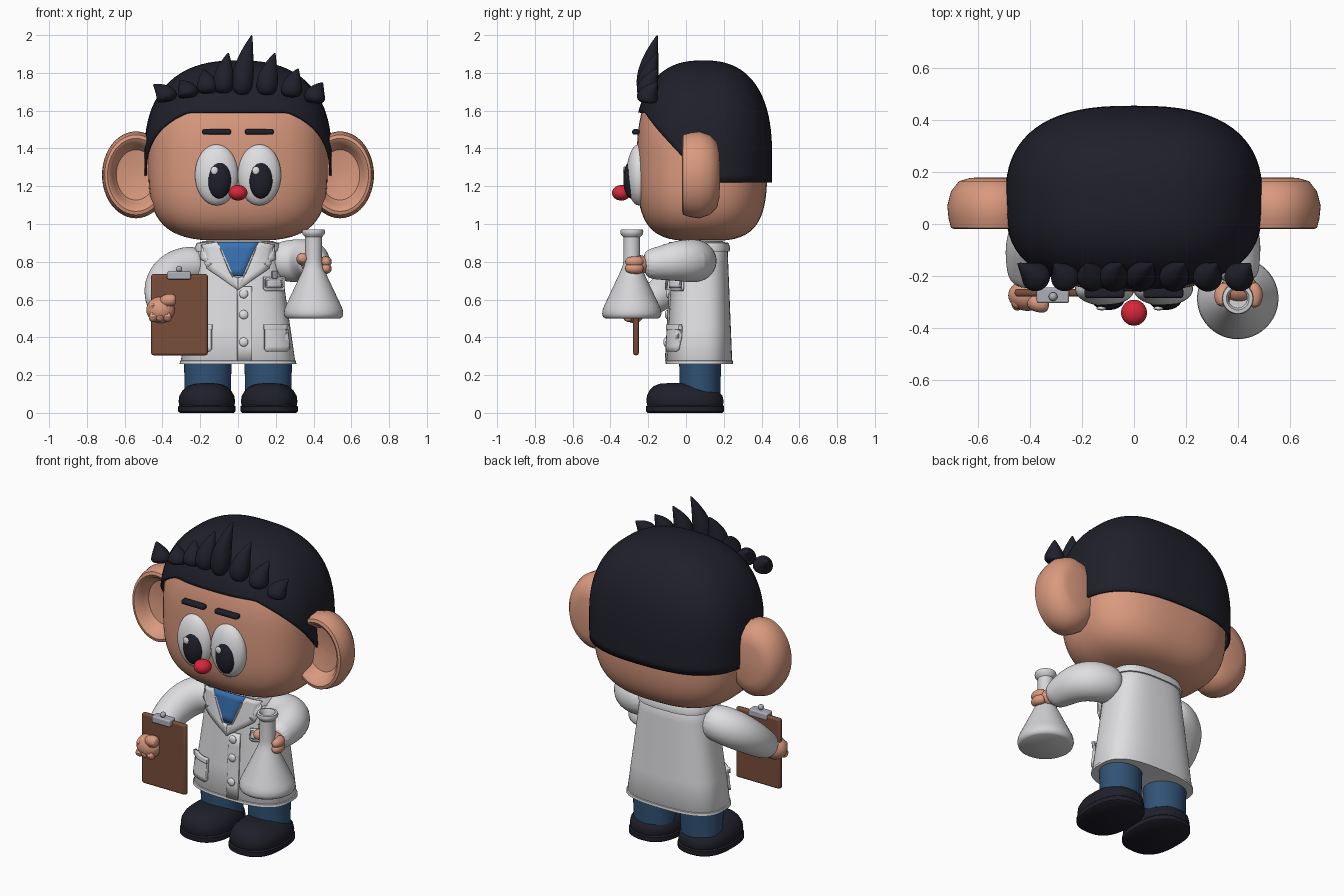
import bpy, bmesh
from math import sin, cos, pi, tau, copysign
from mathutils import Vector, Matrix

if "Cube" in bpy.data.objects:
    bpy.data.objects.remove(bpy.data.objects["Cube"])


def material(name, r, g, b):
    m = bpy.data.materials.new(name)
    m.use_nodes = True
    m.diffuse_color = (r, g, b, 1)
    m.node_tree.nodes["Principled BSDF"].inputs["Base Color"].default_value = (r, g, b, 1)
    return m


DARK = material("dark navy", .014, .014, .024)
SKIN = material("skin", .70, .32, .21)
WHITE = material("white", .74, .74, .76)
GLASS = material("pale glass", .66, .66, .68)
METAL = material("metal", .42, .42, .48)
BROWN = material("brown board", .19, .075, .042)
JEANS = material("denim", .03, .085, .18)
SHIRT = material("blue shirt", .04, .17, .45)
RED = material("red", .68, .02, .04)


def finish(name, bm, mat, subsurf=0, bevel=0, solid=0):
    bmesh.ops.recalc_face_normals(bm, faces=bm.faces)
    me = bpy.data.meshes.new(name)
    bm.to_mesh(me)
    bm.free()
    ob = bpy.data.objects.new(name, me)
    bpy.context.collection.objects.link(ob)
    me.materials.append(mat)
    bpy.ops.object.select_all(action='DESELECT')
    ob.select_set(True)
    bpy.context.view_layer.objects.active = ob
    bpy.ops.object.shade_smooth_by_angle(angle=.7)
    if solid:
        m = ob.modifiers.new("thickness", 'SOLIDIFY')
        m.thickness, m.offset = solid, 0
    if bevel:
        m = ob.modifiers.new("bevel", 'BEVEL')
        m.width, m.segments = bevel, 3
    if subsurf:
        m = ob.modifiers.new("subdivision", 'SUBSURF')
        m.levels = m.render_levels = subsurf
    return ob


def loft(name, rings, mat, caps=(True, True), **kw):
    bm = bmesh.new()
    rows = [[bm.verts.new(p) for p in r] for r in rings]
    n = len(rows[0])
    for a, b in zip(rows, rows[1:]):
        for i in range(n):
            j = (i + 1) % n
            bm.faces.new((a[i], a[j], b[j], b[i]))
    for cap, row in zip(caps, (rows[0], rows[-1])):
        if cap:
            bm.faces.new(row)
    return finish(name, bm, mat, **kw)


def oval(x, y, z, rx, ry, n=2, segs=48):
    pts = []
    for i in range(segs):
        c, s = cos(tau * i / segs), sin(tau * i / segs)
        pts.append(Vector((x + rx * copysign(abs(c) ** (2 / n), c),
                           y + ry * copysign(abs(s) ** (2 / n), s), z)))
    return pts


def ball(name, loc, size, mat, segs=32):
    bm = bmesh.new()
    bmesh.ops.create_uvsphere(bm, u_segments=segs, v_segments=segs // 2, radius=1,
                              matrix=Matrix.LocRotScale(Vector(loc), None, Vector(size)))
    return finish(name, bm, mat)


def box(name, lo, hi, mat, bevel=.006):
    lo, hi = Vector(lo), Vector(hi)
    bm = bmesh.new()
    bmesh.ops.create_cube(bm, size=1, matrix=Matrix.LocRotScale((lo + hi) / 2, None, hi - lo))
    return finish(name, bm, mat, bevel=bevel)


def tube(name, pts, radii, mat, segs=12):
    pts = [Vector(p) for p in pts]
    rings = []
    for i, (p, r) in enumerate(zip(pts, radii)):
        d = pts[min(i + 1, len(pts) - 1)] - pts[max(i - 1, 0)]
        q = d.to_track_quat('Z', 'Y')
        rings.append([p + q @ v for v in oval(0, 0, 0, r, r, 2, segs)])
    return loft(name, rings, mat, subsurf=2)


# Head: a soft box whose section shrinks towards the crown and the chin
def shrink(z, top):
    if z > 1.35:
        return max(1 - ((z - 1.35) / (top - 1.35)) ** 2.5, 0) ** .4
    return max(1 - ((1.35 - z) / .44) ** 3.5, 0) ** .286


rings = []
for i in range(1, 40):
    a = -pi / 2 + pi * i / 40
    z = 1.35 + (.44 if a < 0 else .49) * sin(a)
    s = shrink(z, 1.84)
    rings.append(oval(0, .085, z, .475 * s, .345 * s, 2.6, 72))
loft("head", rings, SKIN)


# Hair cap: follows the head down to a hairline that depends on depth
def hairline(y):
    if y < -.03:
        return min(1.59, 1.37 - (y + .03) * 1.07)
    return max(1.22, 1.37 - (y + .03) * 1.2)


rim = oval(0, .09, 0, .49, .36, 2.6, 72)
rings = []
for k in range(25):
    row = []
    for p in rim:
        h = hairline(p.y)
        z = h + (1.86 - h) * sin(min(k / 24, .985) * pi / 2)
        s = shrink(z, 1.86)
        row.append(Vector((p.x * s, .09 + (p.y - .09) * s, z)))
    rings.append(row)
loft("hair_cap", rings, DARK, caps=(False, True), solid=.012)

# Hair tufts along the forehead: base x, base z, tip x, tip z
tufts = [(-.37, 1.65, -.45, 1.74), (-.26, 1.67, -.31, 1.76), (-.16, 1.69, -.185, 1.82),
         (-.08, 1.69, -.05, 1.91), (.02, 1.68, .075, 2.005), (.15, 1.68, .197, 1.91),
         (.28, 1.67, .32, 1.825), (.4, 1.64, .45, 1.75)]
for bx, bz, tx, tz in tufts:
    path = [(bx + (tx - bx) * f * f, -.21 + .06 * f * f, bz + (tz - bz) * f)
            for f in (0, .15, .4, .7, 1)]
    tube("hair_tuft", path, (.035, .06, .06, .036, .002), DARK)

# Ears: dished discs
ear_profile = [(.02, .18), (.5, .178), (.75, .165), (.92, .125), (1, .07), (.97, .02), (.92, -.015),
               (.84, -.02), (.76, -.01), (.68, .025), (.58, .055), (.3, .065), (.02, .068)]
for side, s in (("right", -1), ("left", 1)):
    loft(side + "_ear", [[Vector((s * .54 + .18 * f * cos(tau * i / 48), y, 1.26 + .23 * f * sin(tau * i / 48)))
                          for i in range(48)] for f, y in ear_profile], SKIN)
    # Eyes and brows
    ball(side + "_eye", (s * .113, -.25, 1.26), (.115, .065, .162), WHITE)
    px = s * .11 + .01
    ball(side + "_pupil", (px, -.29, 1.235), (.064, .042, .1), DARK)
    ball(side + "_eye_glint", (px - .025, -.325, 1.283), (.02, .008, .022), WHITE, 16)
    box(side + "_brow", (s * .113 - .077, -.285, 1.474), (s * .113 + .077, -.245, 1.502), DARK, .01)
    # Legs and shoes
    loft(side + "_leg", [oval(s * .16, .075, z, r, r * .88) for z, r in ((.1, .122), (.2, .124), (.3, .128))], JEANS)
    loft(side + "_sole", [oval(s * .165, -.005, z, .152 - d, .207 - d, 2.5)
                          for z, d in ((0, .01), (.008, 0), (.034, 0), (.042, .01))], DARK)
    loft(side + "_shoe", [oval(s * .165, y, z, .15 * f, ry, 2.4) for z, f, y, ry in
                          ((.04, .97, -.005, .2), (.06, 1, -.005, .205), (.09, .97, -.007, .2), (.12, .85, -.012, .18),
                           (.142, .68, -.02, .15), (.154, .45, -.03, .11), (.158, .15, -.04, .05))], DARK)
ball("nose", (0, -.342, 1.165), (.05, .05, .041), RED)


# Coat body
def coat_section(z):
    t = (z - .26) / .62
    return .305 - .09 * t, .07 + .005 * t, .175 - .03 * t


def coat_ring(z, grow=0):
    rx, y, ry = coat_section(z)
    return oval(0, y, z, rx + grow, ry + grow, 2.8, 64)


def coat_front(x, z):
    rx, y, ry = coat_section(z)
    return y - ry * (1 - min(abs(x) / rx, .93) ** 2.8) ** (1 / 2.8)


def plate(name, outline, lift, thick, mat):
    """Panel that follows the front of the coat."""
    bm = bmesh.new()
    bm.faces.new([bm.verts.new((x, 0, z)) for x, z in outline])
    bmesh.ops.triangulate(bm, faces=bm.faces)
    bmesh.ops.subdivide_edges(bm, edges=bm.edges, cuts=4, use_grid_fill=True)
    for v in bm.verts:
        v.co.y = coat_front(v.co.x, v.co.z) - lift
    return finish(name, bm, mat, solid=thick)


def rect(x0, x1, z0, z1, c=.012):
    return [(x0 + c, z0), (x1 - c, z0), (x1, z0 + c), (x1, z1), (x0, z1), (x0, z0 + c)]


loft("coat", [coat_ring(z, g) for z, g in ((.262, -.012), (.28, 0), (.45, 0), (.65, 0), (.8, 0), (.88, 0), (.91, -.025))], WHITE)
loft("coat_hem", [coat_ring(z, g) for z, g in ((.26, -.01), (.26, .004), (.276, .004), (.28, -.01))], WHITE)
loft("collar", [coat_ring(z, g) for z, g in ((.855, -.01), (.855, .01), (.875, .013), (.9, .006), (.905, -.02))], WHITE)
plate("shirt_front", [(-.12, .905), (-.035, .725), (.035, .725), (.12, .905)], .016, .008, SHIRT)
plate("coat_placket", rect(0, .075, .275, .67, .002), .004, .008, WHITE)
plate("front_seam", rect(-.004, .002, .275, .66, .001), .003, .006, METAL)
for s in (-1, 1):
    lapel = [(.11, .905), (.035, .725), (0, .715), (0, .65), (.165, .765), (.135, .79), (.195, .81), (.19, .89)]
    plate("lapel", [(s * x, z) for x, z in lapel], .022, .014, WHITE)
    plate("hip_pocket", [(s * x, z) for x, z in rect(.14, .268, .325, .465)], .008, .016, WHITE)
    plate("pocket_band", [(s * x, z) for x, z in rect(.136, .272, .44, .468, .003)], .012, .018, WHITE)
for z in (.375, .52, .63):
    ball("button", (.03, coat_front(.03, z) - .01, z), (.024, .012, .024), WHITE, 16)
plate("chest_pocket", rect(.135, .25, .645, .72), .006, .012, WHITE)
plate("name_badge", rect(.145, .24, .662, .71, .004), .016, .008, METAL)
plate("badge_face", rect(.152, .233, .668, .7, .004), .02, .006, WHITE)
plate("badge_clip", rect(.18, .205, .71, .75, .004), .016, .012, METAL)

# Sleeves
tube("left_sleeve", [(.17, .07, .8), (.26, .06, .805), (.35, .03, .805), (.39, -.06, .805), (.4, -.15, .79), (.405, -.23, .785)],
     (.09, .115, .118, .108, .088, .074), WHITE, 16)
tube("right_sleeve", [(-.17, .07, .79), (-.27, .06, .78), (-.36, .01, .74), (-.405, -.08, .67), (-.41, -.16, .61), (-.41, -.23, .565)],
     (.09, .11, .112, .1, .085, .074), WHITE, 16)

# Flask held in the left hand
flask = [(.14, .5), (.152, .508), (.157, .525), (.154, .548), (.145, .57), (.06, .75), (.048, .78), (.044, .81),
         (.044, .93), (.058, .945), (.061, .958), (.058, .97), (.044, .972), (.036, .96), (.036, .8)]
loft("flask", [oval(.4, -.287, z, r, r) for r, z in flask], GLASS)
ball("left_palm", (.405, -.245, .785), (.07, .055, .05), SKIN)
tube("left_thumb", [(.36, -.23, .8), (.335, -.27, .815), (.345, -.32, .825)], (.03, .036, .026), SKIN)
for z in (.765, .8):
    tube("left_finger", [(.445, -.23, z), (.475, -.265, z), (.462, -.325, z)], (.03, .032, .024), SKIN)

# Clipboard held in the right hand
box("clipboard", (-.46, -.28, .305), (-.16, -.25, .735), BROWN, .012)
box("clip", (-.375, -.305, .707), (-.25, -.245, .748), METAL, .008)
ball("clip_knob", (-.312, -.28, .762), (.017, .017, .017), METAL, 16)
ball("right_palm", (-.41, -.275, .545), (.075, .06, .07), SKIN)
tube("right_thumb", [(-.41, -.29, .585), (-.37, -.31, .6), (-.325, -.31, .595)], (.03, .036, .034), SKIN)
for i in range(3):
    x = -.45 + .038 * i
    tube("right_finger", [(x, -.28, .575), (x, -.32, .555), (x, -.325, .52), (x, -.29, .485)], (.022, .028, .028, .022), SKIN)
